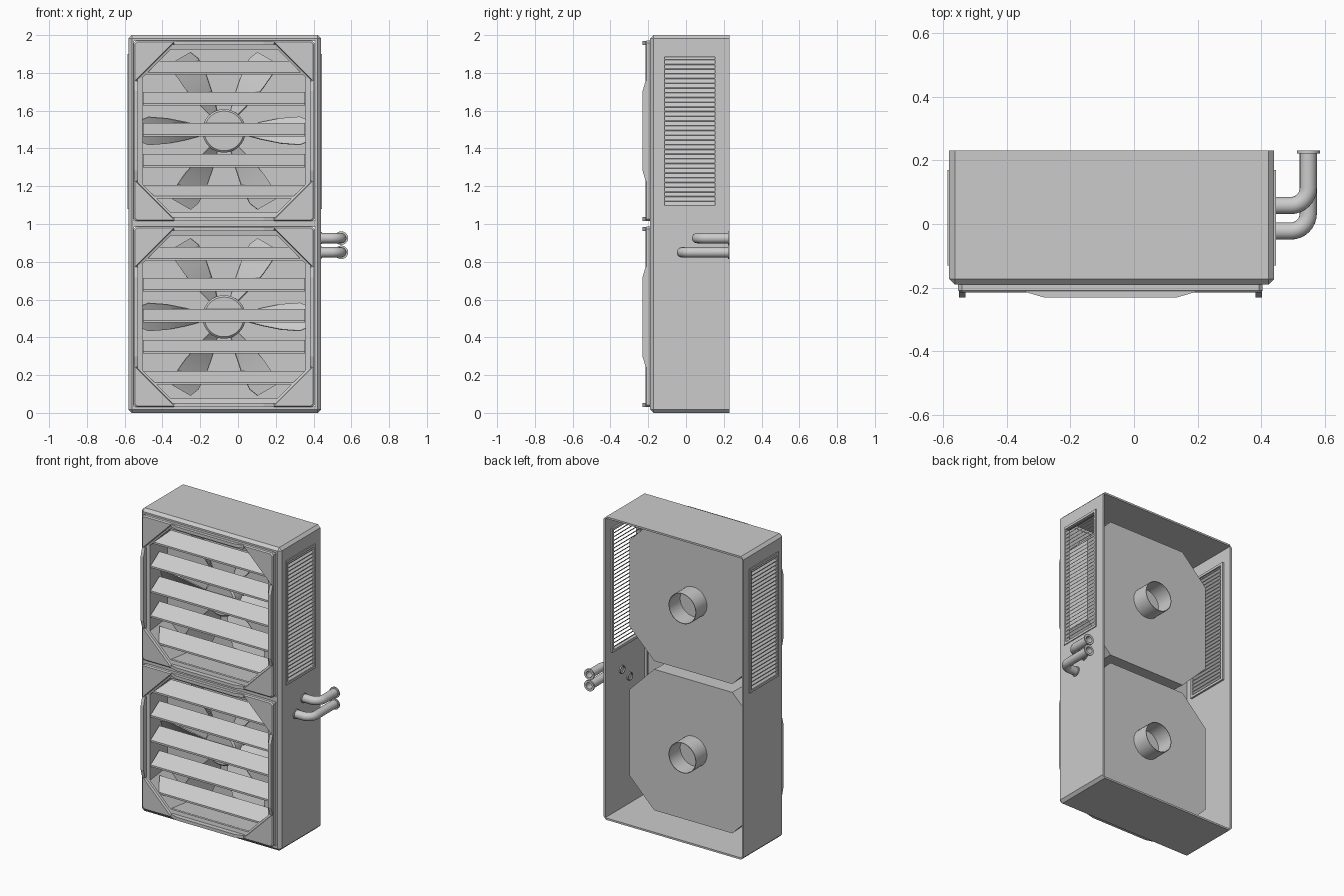
import bpy, bmesh, math
from mathutils import Vector, Matrix

if "Cube" in bpy.data.objects:
    bpy.data.objects.remove(bpy.data.objects["Cube"])

grey = bpy.data.materials.new("light_grey_metal")
grey.use_nodes = True
grey.diffuse_color = (0.6, 0.6, 0.6, 1)
grey.node_tree.nodes["Principled BSDF"].inputs["Base Color"].default_value = (0.6, 0.6, 0.6, 1)

CX = -0.07          # centre line of the cabinet
FX = -0.074         # centre line of the fans


def finish(name, bm, smooth=False):
    bmesh.ops.recalc_face_normals(bm, faces=bm.faces)
    mesh = bpy.data.meshes.new(name)
    bm.to_mesh(mesh)
    bm.free()
    mesh.materials.append(grey)
    ob = bpy.data.objects.new(name, mesh)
    bpy.context.scene.collection.objects.link(ob)
    if smooth:
        bpy.ops.object.select_all(action='DESELECT')
        ob.select_set(True)
        bpy.context.view_layer.objects.active = ob
        bpy.ops.object.shade_smooth_by_angle(angle=math.radians(35))
    return ob


def add_loft(bm, rings, caps=True, closed=False):
    """Bridge point rings; cap the ends or join last to first."""
    vs = [[bm.verts.new(p) for p in r] for r in rings]
    pairs = list(zip(vs, vs[1:])) + ([(vs[-1], vs[0])] if closed else [])
    n = len(vs[0])
    for a, b in pairs:
        for i in range(n):
            j = (i + 1) % n
            bm.faces.new((a[i], a[j], b[j], b[i]))
    if caps and not closed:
        bm.faces.new(vs[0])
        bm.faces.new(vs[-1])


def loft(name, rings, caps=True, closed=False, smooth=False):
    bm = bmesh.new()
    add_loft(bm, rings, caps, closed)
    return finish(name, bm, smooth)


def box(name, lo, hi):
    def rect(z):
        return [(lo[0], lo[1], z), (hi[0], lo[1], z), (hi[0], hi[1], z), (lo[0], hi[1], z)]
    return loft(name, [rect(lo[2]), rect(hi[2])])


def octagon(half, cut, y, cz):
    h, k = half, half - cut
    pts = [(k, h), (h, k), (h, -k), (k, -h), (-k, -h), (-h, -k), (-h, k), (-k, h)]
    return [(FX + x, y, cz + z) for x, z in pts]


def circle(r, y, cz, n=32):
    return [(FX + r * math.cos(2 * math.pi * i / n), y, cz + r * math.sin(2 * math.pi * i / n))
            for i in range(n)]


# Cabinet: chamfered box, hollowed from the open back
cabinet = box("cabinet", (-0.58, -0.19, 0), (0.44, 0.23, 2))
bm = bmesh.new()
bm.from_mesh(cabinet.data)
edges = [e for e in bm.edges if not all(v.co.y > 0 for v in e.verts)]
bmesh.ops.bevel(bm, geom=edges, offset=0.018, segments=1, affect='EDGES')
bm.to_mesh(cabinet.data)
bm.free()

cutters = [box("hollow_cutter", (-0.568, -0.178, 0.012), (0.428, 0.4, 1.988)),
           box("vent_cutter", (-0.8, -0.122, 1.088), (0.8, 0.162, 1.892))]
for cz in (0.508, 1.493):
    cutters.append(box("fan_cutter", (-0.55, -0.4, cz - 0.475), (0.41, -0.1, cz + 0.475)))
bpy.context.view_layer.objects.active = cabinet
for c in cutters:
    c.hide_render = True
    m = cabinet.modifiers.new("cut", 'BOOLEAN')
    m.operation, m.solver, m.object = 'DIFFERENCE', 'EXACT', c
    bpy.ops.object.modifier_apply(modifier=m.name)
    bpy.data.objects.remove(c)


def fan_unit(prefix, cz):
    # Front frame with recessed octagonal opening
    loft(prefix + "_front_frame", [
        octagon(0.478, 0.012, -0.18, cz), octagon(0.478, 0.012, -0.208, cz),
        octagon(0.471, 0.012, -0.215, cz), octagon(0.468, 0.2, -0.215, cz),
        octagon(0.458, 0.185, -0.2, cz), octagon(0.432, 0.15, -0.196, cz),
        octagon(0.432, 0.15, -0.18, cz)], closed=True)

    # Housing pan behind the frame
    loft(prefix + "_housing", [
        octagon(0.455, 0.175, 0.02, cz), octagon(0.435, 0.15, -0.181, cz),
        octagon(0.46, 0.18, -0.181, cz), octagon(0.465, 0.18, 0.03, cz)])

    # Raised bars at the middle of each frame side
    profile = [(-0.265, -0.19), (-0.265, -0.214), (-0.21, -0.23),
               (0.21, -0.23), (0.265, -0.214), (0.265, -0.19)]
    bm = bmesh.new()
    for q in range(4):
        turn = Matrix.Rotation(q * math.pi / 2, 3, 'Y')
        add_loft(bm, [[Vector((FX, 0, cz)) + turn @ Vector((s, y, off)) for s, y in profile]
                      for off in (0.455, 0.476)])
    finish(prefix + "_frame_bars", bm)

    # Sloping slats, trimmed to the octagonal opening
    section = [(-0.192, -0.036), (-0.192, -0.024), (-0.1, 0.036), (-0.1, 0.024)]
    bm = bmesh.new()
    for k in range(-2, 3):
        ends = []
        for side in (-1, 1):
            ring = []
            for y, dz in section:
                z = k * 0.164 + 0.006 + dz
                ring.append((FX + side * min(0.43, 0.715 - abs(z)), y, cz + z))
            ends.append(ring)
        add_loft(bm, ends)
    finish(prefix + "_slats", bm)

    # Fan hub and six pitched blades
    loft(prefix + "_fan_hub", [circle(0.105, -0.085, cz), circle(0.115, -0.075, cz),
                               circle(0.115, 0.021, cz)], smooth=True)
    bm = bmesh.new()
    stations = [(0.1, 0.03, 50), (0.2, 0.062, 42), (0.3, 0.08, 34), (0.4, 0.084, 28), (0.45, 0.06, 25)]
    for b in range(6):
        turn = Matrix.Rotation(b * math.pi / 3, 3, 'Y')
        rings = []
        for r, w, pitch in stations:
            a = math.radians(pitch)
            d = Vector((0, math.sin(a), math.cos(a)))
            n = Vector((0, math.cos(a), -math.sin(a))) * 0.003
            mid = Vector((r, -0.035, 0))
            quad = [mid - d * w - n, mid + d * w - n, mid + d * w + n, mid - d * w + n]
            rings.append([Vector((FX, 0, cz)) + turn @ p for p in quad])
        add_loft(bm, rings)
    finish(prefix + "_fan_blades", bm, smooth=True)

    # Motor collar on the back
    loft(prefix + "_motor_collar", [
        circle(0.1, 0.025, cz), circle(0.1, 0.145, cz), circle(0.096, 0.145, cz),
        circle(0.096, 0.025, cz)], closed=True, smooth=True)


fan_unit("lower", 0.508)
fan_unit("upper", 1.493)


# Side vents with louvres, mirrored across the cabinet
def side_vent(name, s):
    def rect(x, grow):
        y0, y1, z0, z1 = -0.122 - grow, 0.162 + grow, 1.088 - grow, 1.892 + grow
        return [(CX + s * x, y, z) for y, z in ((y0, z0), (y1, z0), (y1, z1), (y0, z1))]
    loft(name + "_vent_frame", [rect(0.486, 0.008), rect(0.516, 0.008),
                                rect(0.516, -0.008), rect(0.486, -0.008)], closed=True)
    bm = bmesh.new()
    for k in range(32):
        z = 1.104 + k * 0.025
        prof = [(0.488, z + 0.011), (0.511, z - 0.011), (0.511, z - 0.007), (0.488, z + 0.015)]
        add_loft(bm, [[(CX + s * x, y, zz) for x, zz in prof] for y in (-0.118, 0.158)])
    finish(name + "_vent_louvres", bm)


side_vent("left", 1)
side_vent("right", -1)


# Hollow elbow pipes with end flanges
def pipe(name, y0, z, bend=0.055, px=0.547):
    path = [(0.42, y0, 0)]
    for i in range(9):
        a = i * math.pi / 16
        path.append((px - bend + bend * math.sin(a), y0 + bend - bend * math.cos(a), a))
    path.append((px, 0.228, math.pi / 2))

    def ring(x, y, a, r, n=20):
        out = []
        for i in range(n):
            t = 2 * math.pi * i / n
            u = r * math.cos(t)
            out.append((x - u * math.sin(a), y + u * math.cos(a), z + r * math.sin(t)))
        return out
    end = math.pi / 2
    rings = [ring(*p, 0.027) for p in path] + [ring(*p, 0.021) for p in reversed(path)]
    loft(name, rings, closed=True, smooth=True)
    loft(name + "_flange", [ring(px, 0.222, end, 0.036), ring(px, 0.23, end, 0.036),
                            ring(px, 0.23, end, 0.021), ring(px, 0.222, end, 0.021)],
         closed=True, smooth=True)
    loft(name + "_collar", [ring(0.435, y0, 0, 0.032), ring(0.446, y0, 0, 0.032),
                            ring(0.446, y0, 0, 0.022), ring(0.435, y0, 0, 0.022)],
         closed=True, smooth=True)


pipe("upper_pipe", 0.058, 0.925)
pipe("lower_pipe", -0.022, 0.85)
